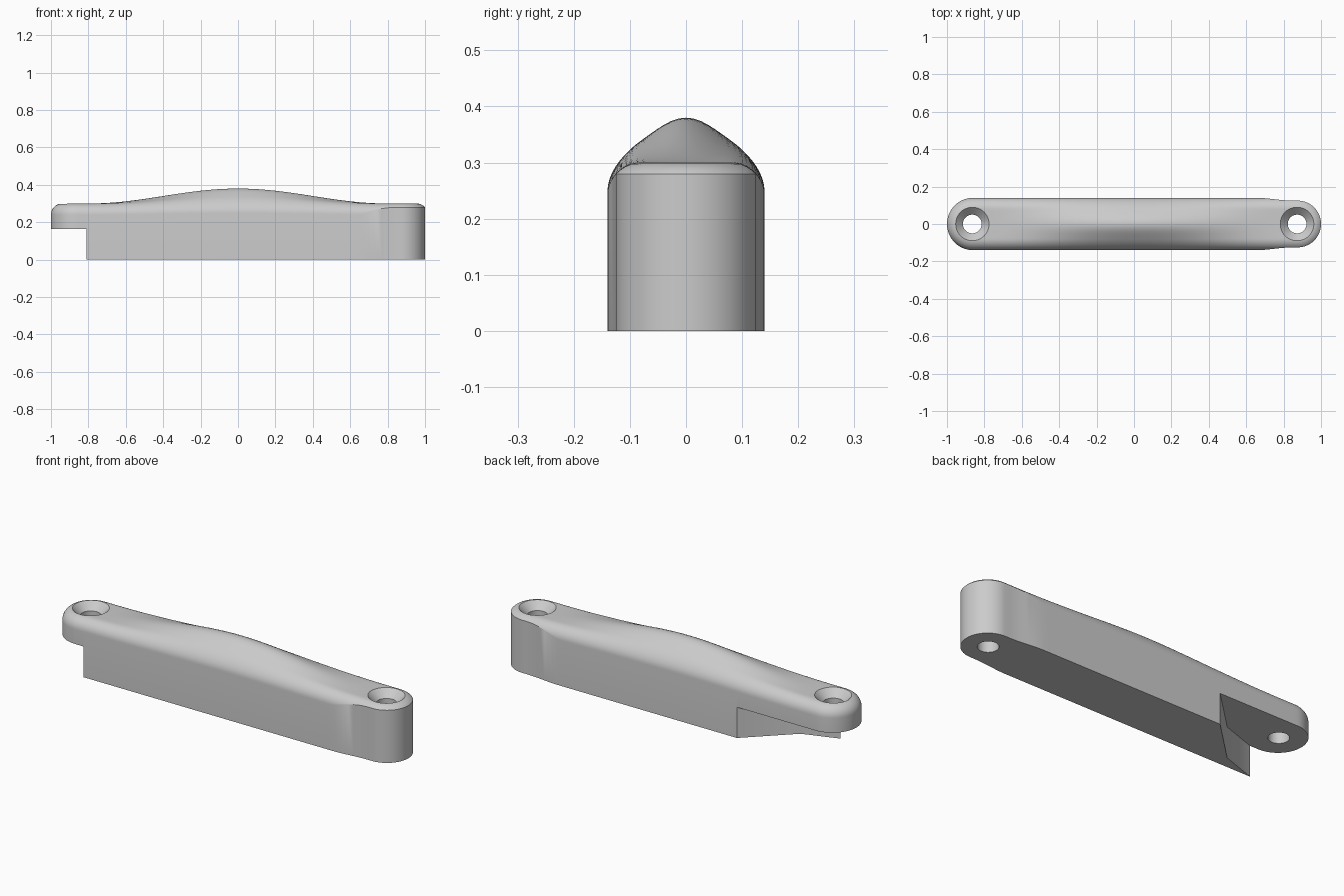
import bpy
import bmesh
from math import sin, cos, pi, exp, sqrt, hypot

cube = bpy.data.objects.get("Cube")
if cube:
    bpy.data.objects.remove(cube, do_unlink=True)

LEFT_X, RIGHT_X = -0.86, 0.875      # ends of the spine
WIDE, NARROW = 0.14, 0.125          # half widths
FILLET = 0.06

grey = bpy.data.materials.new("light_grey")
grey.use_nodes = True
grey.diffuse_color = (0.6, 0.6, 0.6, 1)
grey.node_tree.nodes["Principled BSDF"].inputs["Base Color"].default_value = (0.6, 0.6, 0.6, 1)


def spine_x(x):
    return min(max(x, LEFT_X), RIGHT_X)


def half_width(x):
    """Body half width, easing into the narrow end."""
    t = min(max((x - 0.65) / 0.2, 0), 1)
    return NARROW + (WIDE - NARROW) * (1 + cos(pi * t)) / 2


def top_height(x, y):
    """Filleted top edge plus the swelling hump in the middle."""
    over = max(hypot(x - spine_x(x), y) - (WIDE - FILLET), 0)
    base = 0.24 + sqrt(max(FILLET ** 2 - over ** 2, 0))
    swell = 0.04 * (1 + cos(pi * min(abs(x) / 0.8, 1)))
    return base + swell * exp(-(y / 0.095) ** 2)


def make_object(name, bm):
    bmesh.ops.recalc_face_normals(bm, faces=bm.faces)
    mesh = bpy.data.meshes.new(name)
    bm.to_mesh(mesh)
    bm.free()
    mesh.materials.append(grey)
    obj = bpy.data.objects.new(name, mesh)
    bpy.context.collection.objects.link(obj)
    return obj


def plan_outline():
    """Closed plan outline, counter-clockwise from the front left corner."""
    steps, arc = 64, 32
    xs = [LEFT_X + (RIGHT_X - LEFT_X) * i / steps for i in range(steps + 1)]
    front = [(x, -half_width(x)) for x in xs]
    right = [(RIGHT_X + NARROW * sin(pi * i / arc), -NARROW * cos(pi * i / arc))
             for i in range(1, arc)]
    back = [(x, -y) for x, y in reversed(front)]
    left = [(LEFT_X - WIDE * sin(pi * i / arc), WIDE * cos(pi * i / arc))
            for i in range(1, arc)]
    return front + right + back + left


def make_body():
    outline = plan_outline()
    inner = 1 - FILLET / WIDE
    fractions = [inner * i / 6 for i in range(6)]
    fractions += [inner + (1 - inner) * sin(pi / 2 * i / 9) for i in range(10)]
    bm = bmesh.new()
    rings = []
    for t in fractions:
        ring = []
        for px, py in outline:
            sx = spine_x(px)
            x, y = sx + (px - sx) * t, py * t
            ring.append(bm.verts.new((x, y, top_height(x, y))))
        rings.append(ring)
    rings.append([bm.verts.new((x, y, 0)) for x, y in outline])
    n = len(outline)
    for a, b in zip(rings, rings[1:]):
        for i in range(n):
            j = (i + 1) % n
            bm.faces.new((a[i], b[i], b[j], a[j]))
    bm.faces.new(rings[-1])
    bmesh.ops.remove_doubles(bm, verts=bm.verts, dist=0.00001)
    return make_object("handle_body", bm)


def make_screw_cutter(x):
    """Straight bore with a conical countersink."""
    profile = [(0, -0.1), (0.05, -0.1), (0.05, 0.26), (0.14, 0.35), (0, 0.35)]
    bm = bmesh.new()
    verts = [bm.verts.new((x + r, 0, z)) for r, z in profile]
    edges = [bm.edges.new(pair) for pair in zip(verts, verts[1:])]
    bmesh.ops.spin(bm, geom=verts + edges, cent=(x, 0, 0), axis=(0, 0, 1),
                   angle=2 * pi, steps=48)
    bmesh.ops.remove_doubles(bm, verts=bm.verts, dist=0.0001)
    return make_object("screw_hole_cutter", bm)


def make_notch_cutter():
    """Slanted relief under the overhanging end."""
    plan = [(-1.2, -0.3), (-0.84, -0.3), (-0.84, -0.15), (-0.62, -0.075),
            (-0.387, 0.15), (-0.387, 0.3), (-1.2, 0.3)]
    bm = bmesh.new()
    face = bm.faces.new([bm.verts.new((x, y, -0.1)) for x, y in plan])
    grown = bmesh.ops.extrude_face_region(bm, geom=[face])["geom"]
    for v in grown:
        if isinstance(v, bmesh.types.BMVert):
            v.co.z = 0.163
    return make_object("notch_cutter", bm)


body = make_body()
bpy.context.view_layer.objects.active = body
for cutter in (make_notch_cutter(), make_screw_cutter(-0.865), make_screw_cutter(0.872)):
    cutter.hide_render = True
    mod = body.modifiers.new("cut", "BOOLEAN")
    mod.operation = "DIFFERENCE"
    mod.solver = "EXACT"
    mod.object = cutter
    bpy.ops.object.modifier_apply(modifier=mod.name)
    bpy.data.objects.remove(cutter, do_unlink=True)

# Smooth curves, crisp rims
for o in bpy.context.selected_objects:
    o.select_set(False)
body.select_set(True)
bpy.ops.object.shade_smooth_by_angle(angle=pi / 7)
